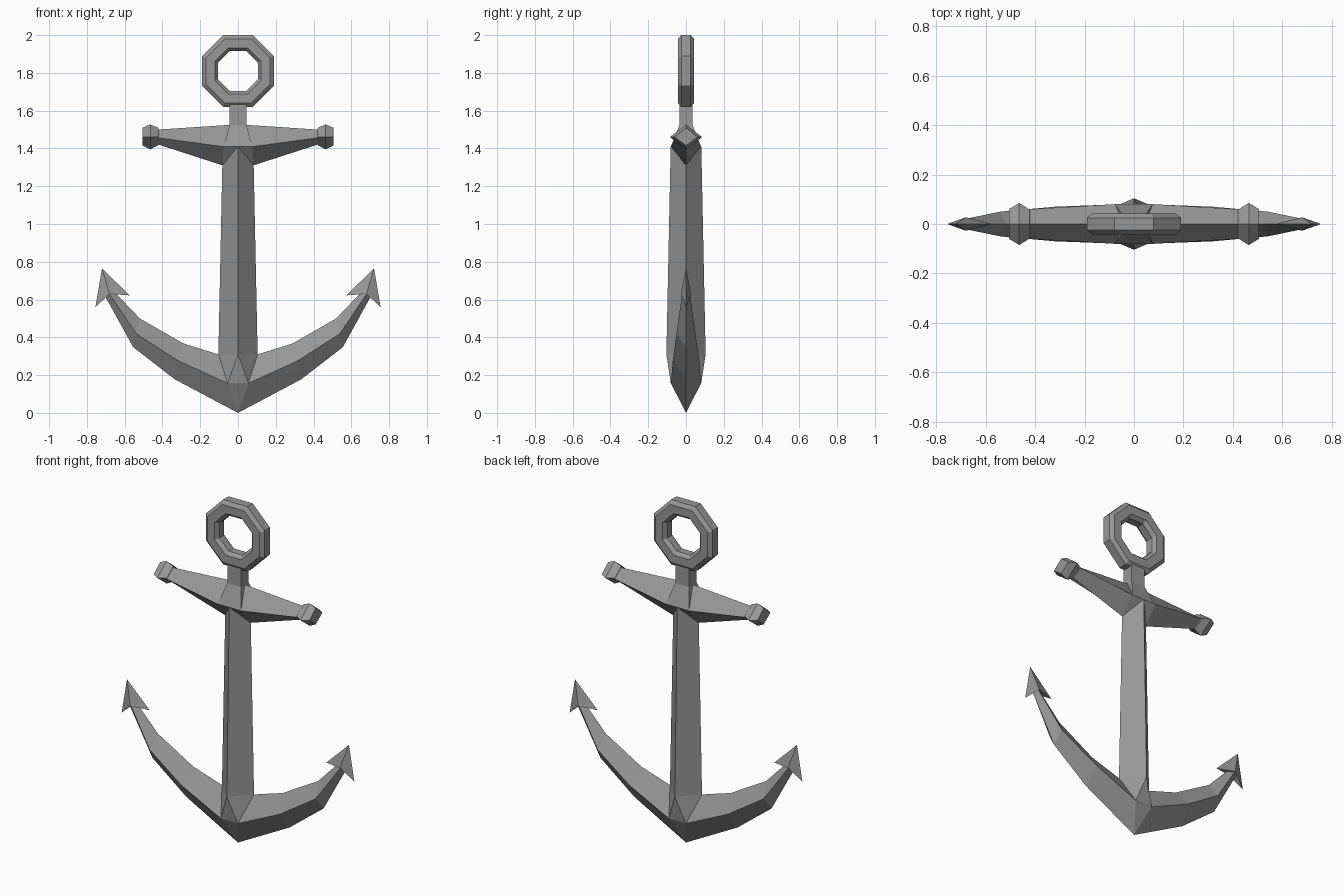
import bpy, bmesh, math

if "Cube" in bpy.data.objects:
    bpy.data.objects.remove(bpy.data.objects["Cube"])

# Dark iron grey
iron = bpy.data.materials.new("dark_grey")
iron.diffuse_color = (0.31, 0.31, 0.31, 1)
iron.use_nodes = True
iron.node_tree.nodes["Principled BSDF"].inputs["Base Color"].default_value = iron.diffuse_color


def finish(name, bm):
    bmesh.ops.remove_doubles(bm, verts=bm.verts[:], dist=0.0005)
    bmesh.ops.recalc_face_normals(bm, faces=bm.faces[:])
    mesh = bpy.data.meshes.new(name)
    bm.to_mesh(mesh)
    bm.free()
    mesh.materials.append(iron)
    obj = bpy.data.objects.new(name, mesh)
    bpy.context.collection.objects.link(obj)
    return obj


def loft(name, sections, closed=False):
    """Bridge equal-length point loops, capping the ends unless closed."""
    bm = bmesh.new()
    rings = [[bm.verts.new(p) for p in s] for s in sections]
    n = len(rings[0])
    pairs = list(zip(rings, rings[1:]))
    if closed:
        pairs.append((rings[-1], rings[0]))
    for a, b in pairs:
        for i in range(n):
            j = (i + 1) % n
            bm.faces.new((a[i], a[j], b[j], b[i]))
    if not closed:
        bm.faces.new(rings[0])
        bm.faces.new(rings[-1])
    return finish(name, bm)


def hull(name, points):
    bm = bmesh.new()
    for p in points:
        bm.verts.new(p)
    bmesh.ops.convex_hull(bm, input=bm.verts[:])
    bmesh.ops.dissolve_limit(bm, angle_limit=0.01, verts=bm.verts[:], edges=bm.edges[:])
    return finish(name, bm)


def diamond(top, mid, bottom, y):
    """Diamond section from (x, z) points and a half thickness."""
    return [(top[0], 0, top[1]), (mid[0], -y, mid[1]),
            (bottom[0], 0, bottom[1]), (mid[0], y, mid[1])]


def flat_diamond(r, z):
    return [(r, 0, z), (0, -r, z), (-r, 0, z), (0, r, z)]


def both_sides(half):
    """Mirror a run of sections across x = 0."""
    return [[(-x, y, z) for x, y, z in s] for s in reversed(half)] + half


# Octagonal ring with chamfered section
profile = [(0.19, -0.025), (0.17, -0.042), (0.122, -0.042), (0.105, -0.022),
           (0.105, 0.022), (0.122, 0.042), (0.17, 0.042), (0.19, 0.025)]
sections = []
for k in range(8):
    a = math.radians(22.5 + 45 * k)
    s = 1 / math.cos(math.radians(22.5))
    sections.append([(r * s * math.cos(a), y, 1.81 + r * s * math.sin(a)) for r, y in profile])
loft("ring", sections, closed=True)

# Neck joining ring and stock, pinched inside the stock
hull("neck", [(x, y, z) for x in (-0.045, 0.045) for z, w in ((1.522, 0.035), (1.635, 0.035), (1.46, 0.03))
              for y in (-w, w)])

# Stock: tapered diamond crossbar with flared knobs, flat-topped in the middle
loft("stock", both_sides([
    diamond((0.04, 1.525), (0.08, 1.41), (0.08, 1.31), 0.08),
    diamond((0.42, 1.50), (0.42, 1.456), (0.42, 1.42), 0.06),
    diamond((0.424, 1.51), (0.424, 1.46), (0.424, 1.415), 0.06),
    diamond((0.464, 1.527), (0.464, 1.46), (0.464, 1.395), 0.085),
    diamond((0.505, 1.51), (0.505, 1.46), (0.505, 1.415), 0.06),
]))
# Collar where the neck enters the stock
hull("neck_collar", [(x, y, 1.524) for x in (-0.045, 0.045) for y in (-0.035, 0.035)]
     + [(x, y, 1.41) for x in (-0.075, 0.075) for y in (-0.079, 0.079)])

# Shank: tapered diamond column, and the collar narrowing into the crown
loft("shank", [flat_diamond(0.081, 1.409), flat_diamond(0.104, 0.31)])
hull("shank_collar", flat_diamond(0.104, 0.31)
     + [(x, y, 0.157) for x in (-0.055, 0.055) for y in (-0.0805, 0.0805)])

# Arms: one curved diamond sweep from fluke to fluke
loft("arms", both_sides([
    diamond((0.105, 0.31), (0.055, 0.157), (0, 0), 0.08),
    diamond((0.29, 0.368), (0.318, 0.277), (0.335, 0.178), 0.07),
    diamond((0.52, 0.50), (0.54, 0.42), (0.555, 0.348), 0.05),
    diamond((0.665, 0.652), (0.685, 0.636), (0.705, 0.62), 0.02),
]))

# Flukes: barbed arrowheads with a notched base
for side, label in ((-1, "left"), (1, "right")):
    bm = bmesh.new()
    tip, outer, inner, front, back = [bm.verts.new((side * x, y, z)) for x, y, z in (
        (0.72, 0, 0.765), (0.755, 0, 0.56), (0.573, 0, 0.622),
        (0.68, -0.027, 0.63), (0.68, 0.027, 0.63))]
    for f in ((tip, outer, front), (tip, front, inner), (tip, back, outer),
              (tip, inner, back), (outer, back, front), (inner, front, back)):
        bm.faces.new(f)
    finish(label + "_fluke", bm)
